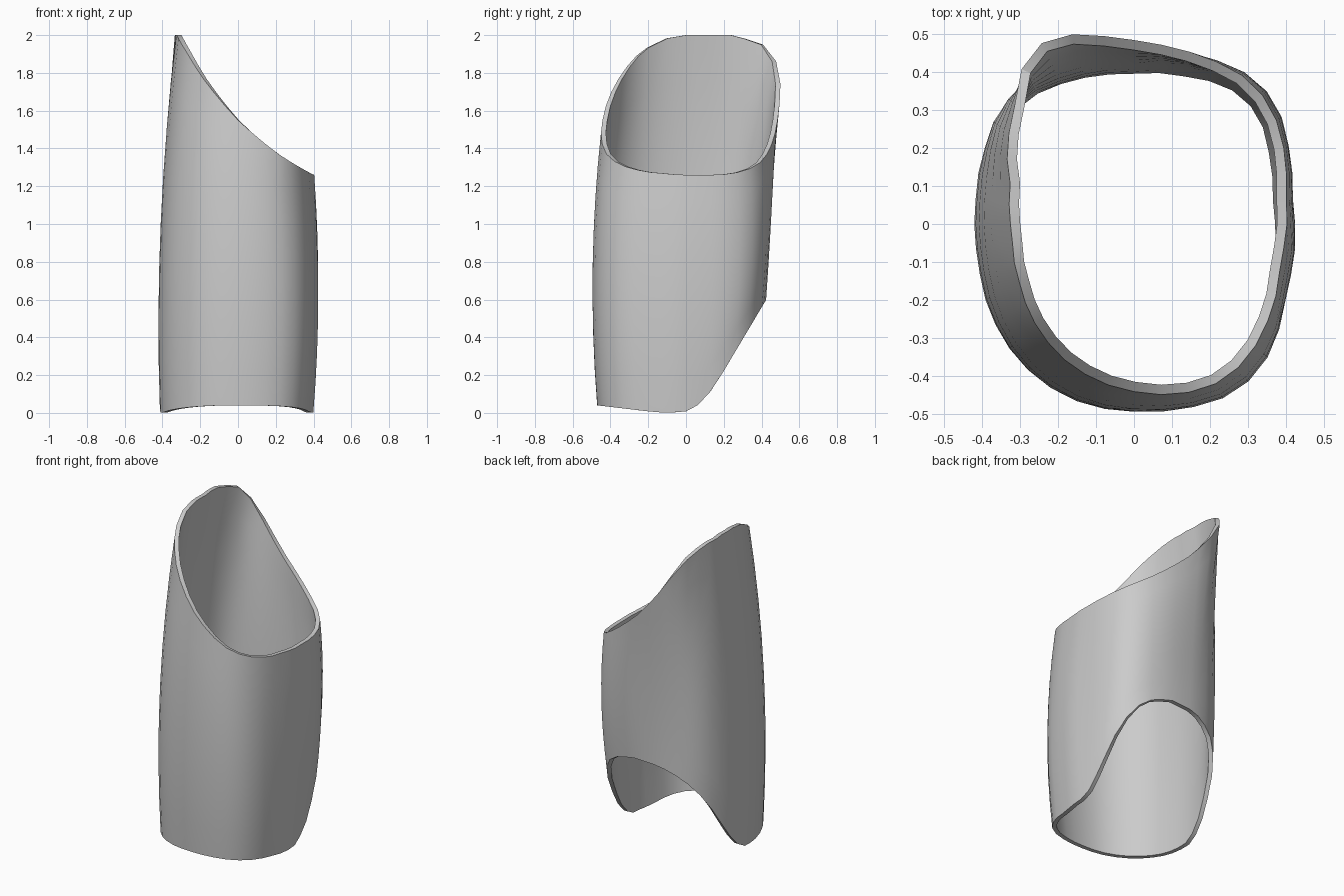
import bpy, bmesh, math

if "Cube" in bpy.data.objects:
    bpy.data.objects.remove(bpy.data.objects["Cube"])

COLUMNS, ROWS, WALL = 40, 9, 0.026

# Outline of the slanted top rim, seen from above
RIM = [(.40, .08), (.395, .2), (.365, .3), (.31, .375), (.2, .435), (.1, .465), (0, .485),
       (-.1, .496), (-.17, .5), (-.22, .49), (-.27, .46), (-.3, .4), (-.315, .3), (-.325, .1),
       (-.32, -.03), (-.3, -.16), (-.25, -.28), (-.175, -.365), (-.08, -.42), (.02, -.445),
       (.1, -.45), (.2, -.43), (.29, -.365), (.355, -.25), (.385, -.1)]
# Outline of the bulging middle
MID = [(.416, .05), (.408, .18), (.38, .3), (.325, .375), (.25, .415), (.15, .437), (0, .443),
       (-.1, .437), (-.2, .413), (-.3, .365), (-.36, .29), (-.395, .18), (-.413, .05),
       (-.405, -.1), (-.37, -.245), (-.32, -.335), (-.24, -.418), (-.13, -.475),
       (.02, -.495), (.15, -.484), (.25, -.453), (.33, -.39), (.375, -.3), (.4, -.18)]
# Lower opening, slightly drawn in
LOW = [(x * .967 - .011, y * .95) for x, y in MID]
# Rim heights: top against x, bottom against y
TOP_Z = [(-.325, 2), (-.3, 1.955), (-.2, 1.79), (-.1, 1.66), (0, 1.55), (.1, 1.46),
         (.2, 1.38), (.3, 1.315), (.4, 1.26)]
LOW_Z = [(-.47, .04), (-.2, .008), (-.1, 0), (0, .008), (.05, .03), (.1, .075),
         (.15, .14), (.2, .222), (.425, .6)]


def lerp(table, t):
    t = min(max(t, table[0][0]), table[-1][0])
    for (a, va), (b, vb) in zip(table, table[1:]):
        if t <= b:
            return va + (vb - va) * (t - a) / (b - a)
    return table[-1][1]


def resample(outline):
    polar = sorted((math.atan2(y, x) % math.tau, math.hypot(x, y)) for x, y in outline)
    polar = ([(polar[-1][0] - math.tau, polar[-1][1])] + polar
             + [(polar[0][0] + math.tau, polar[0][1])])
    pts = []
    for i in range(COLUMNS):
        a = math.tau * i / COLUMNS
        r = lerp(polar, a)
        pts.append((r * math.cos(a), r * math.sin(a)))
    return pts


def inset(ring):
    out = []
    for i, (x, y) in enumerate(ring):
        (ax, ay), (bx, by) = ring[i - 1], ring[(i + 1) % len(ring)]
        dx, dy = bx - ax, by - ay
        d = math.hypot(dx, dy)
        out.append((x - dy / d * WALL, y + dx / d * WALL))
    return out


low, mid, rim = resample(LOW), resample(MID), resample(RIM)
z_low = [lerp(LOW_Z, y) for x, y in low]
z_top = [lerp(TOP_Z, x) for x, y in rim]

# Curved outer wall, then inner wall, both closed at the rims
bm = bmesh.new()
outer, inner = [], []
for k in range(ROWS):
    v = k / (ROWS - 1)
    a, b, c = (v - .4) * (v - 1) / .4, v * (1 - v) / .24, v * (v - .4) / .6
    ring = [tuple(a * p + b * q + c * r for p, q, r in zip(low[i], mid[i], rim[i]))
            for i in range(COLUMNS)]
    zs = [z_low[i] + (z_top[i] - z_low[i]) * v for i in range(COLUMNS)]
    outer.append([bm.verts.new((*p, z)) for p, z in zip(ring, zs)])
    inner.append([bm.verts.new((*p, z)) for p, z in zip(inset(ring), zs)])

loops = outer + inner[::-1]
for r0, r1 in zip(loops, loops[1:] + loops[:1]):
    for i in range(COLUMNS):
        j = (i + 1) % COLUMNS
        bm.faces.new((r0[i], r0[j], r1[j], r1[i]))
bmesh.ops.recalc_face_normals(bm, faces=bm.faces)

mesh = bpy.data.meshes.new("curved_sleeve")
bm.to_mesh(mesh)
bm.free()
sleeve = bpy.data.objects.new("curved_sleeve", mesh)
bpy.context.collection.objects.link(sleeve)
bpy.context.view_layer.objects.active = sleeve
sleeve.select_set(True)
bpy.ops.object.shade_smooth_by_angle(angle=math.radians(30))
